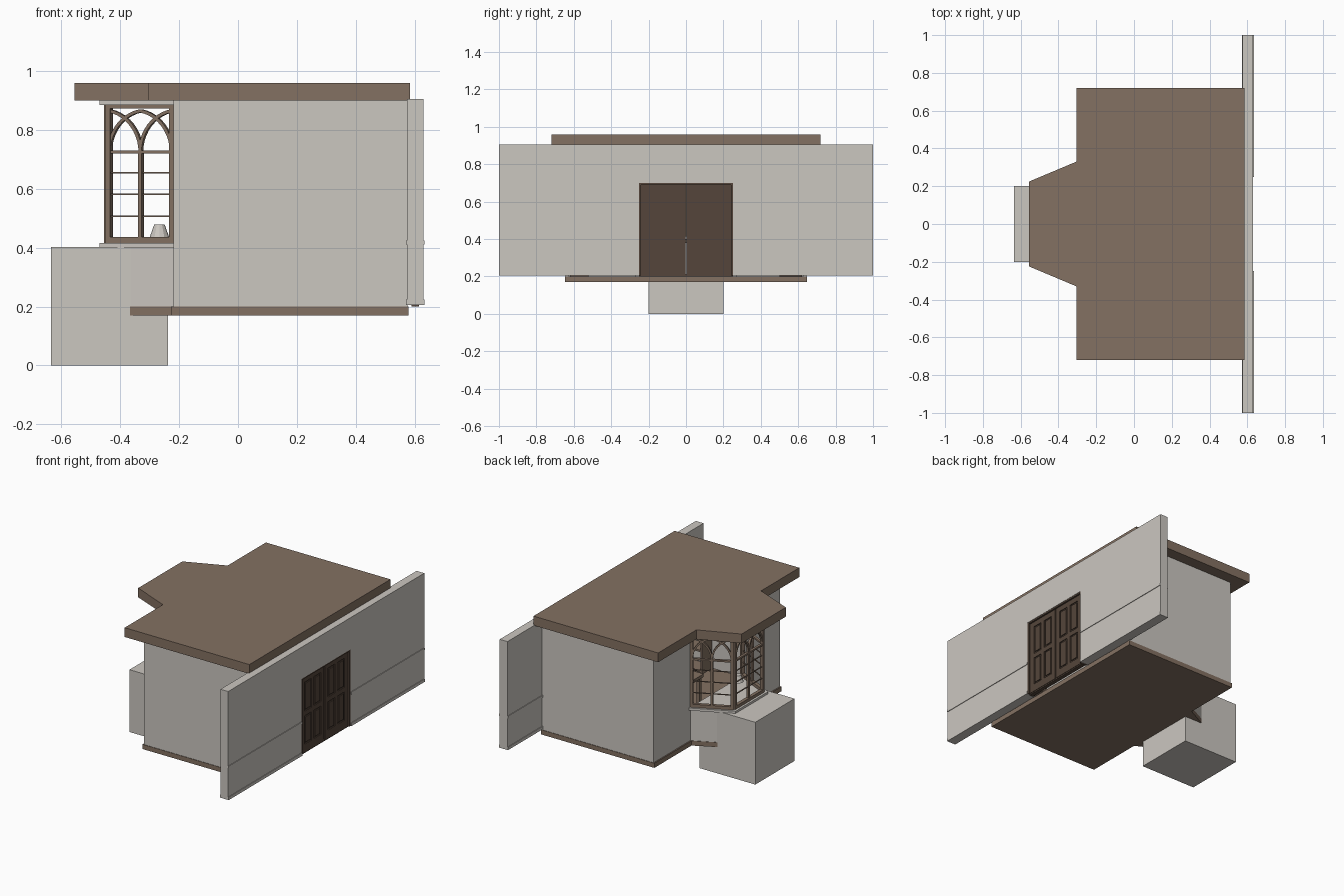
import bpy, bmesh, math
from mathutils import Vector

cube = bpy.data.objects.get("Cube")
if cube:
    bpy.data.objects.remove(cube)


def material(name, rgb):
    m = bpy.data.materials.new(name)
    m.use_nodes = True
    m.diffuse_color = (*rgb, 1)
    m.node_tree.nodes["Principled BSDF"].inputs["Base Color"].default_value = (*rgb, 1)
    return m


PLASTER = material("pale plaster", (0.60, 0.57, 0.53))
WOOD = material("brown wood", (0.23, 0.165, 0.122))
DARK = material("dark door wood", (0.09, 0.06, 0.043))


def finish(bm, name, mat):
    bmesh.ops.recalc_face_normals(bm, faces=bm.faces)
    me = bpy.data.meshes.new(name)
    bm.to_mesh(me)
    bm.free()
    me.materials.append(mat)
    ob = bpy.data.objects.new(name, me)
    bpy.context.collection.objects.link(ob)
    return ob


def add_box(bm, x, y, z):
    verts = bmesh.ops.create_cube(bm, size=1)["verts"]
    for v in verts:
        v.co = Vector([(r[0] + r[1]) / 2 + c * (r[1] - r[0]) for r, c in zip((x, y, z), v.co)])


def boxes(name, mat, *ranges):
    bm = bmesh.new()
    for r in ranges:
        add_box(bm, *r)
    return finish(bm, name, mat)


def prism(name, mat, outline, z0, z1):
    bm = bmesh.new()
    face = bm.faces.new([bm.verts.new((x, y, z0)) for x, y in outline])
    top = bmesh.ops.extrude_face_region(bm, geom=[face])["geom"]
    bmesh.ops.translate(bm, vec=(0, 0, z1 - z0), verts=[g for g in top if isinstance(g, bmesh.types.BMVert)])
    return finish(bm, name, mat)


def mirrored(half):
    return half + [(x, -y) for x, y in reversed(half)]


# Roof and floor slabs with the bay projecting at the side
roof = [(0.585, 0.72), (-0.305, 0.72), (-0.305, 0.33), (-0.555, 0.225)]
prism("roof", WOOD, mirrored(roof), 0.9, 0.96)
bay = [(-0.22, 0.27), (-0.455, 0.155)]
prism("floor", WOOD, mirrored([(0.58, 0.648), (-0.228, 0.648), (-0.228, 0.27), bay[1]]), 0.17, 0.2)

# Room walls, open at the bay and behind the entrance wall
for side, name in ((1, "left_wall"), (-1, "right_wall")):
    wall = [(0.576, 0.645), (-0.22, 0.645), (-0.22, 0.27), (-0.2, 0.27), (-0.2, 0.625), (0.576, 0.625)]
    prism(name, PLASTER, [(x, y * side) for x, y in wall], 0.2, 0.9)

# Bay base, window seat, head plate, and the block below
prism("bay_base", PLASTER, mirrored(bay), 0.2, 0.4)
ledge = [(-0.22, 0.285), (-0.47, 0.166)]
prism("bay_sill", PLASTER, mirrored(ledge), 0.4, 0.416)
prism("bay_head", PLASTER, mirrored(ledge), 0.884, 0.9)
boxes("support_block", PLASTER, ((-0.635, -0.237), (-0.2, 0.2), (0, 0.402)))


# Bay windows: flat strips of wood laid along paths in each window plane
def add_strip(bm, path, width, depth, start, along):
    out = Vector((along.y, -along.x, 0))
    rows = []
    for i, (s, z) in enumerate(path):
        a, b = path[max(i - 1, 0)], path[min(i + 1, len(path) - 1)]
        n = Vector((a[1] - b[1], b[0] - a[0])).normalized() * width / 2
        row = []
        for k, d in ((1, 1), (-1, 1), (-1, -1), (1, -1)):
            p = start + along * (s + n.x * k) + out * (d * depth / 2)
            row.append(bm.verts.new((p.x, p.y, z + n.y * k)))
        rows.append(row)
    for a, b in zip(rows, rows[1:]):
        for j in range(4):
            bm.faces.new((a[j], a[j - 1], b[j - 1], b[j]))
    bm.faces.new(rows[0])
    bm.faces.new(rows[-1])


def window(name, p, q):
    p, q = Vector((*p, 0)), Vector((*q, 0))
    w, along = (q - p).length, (q - p).normalized()
    mid, spring, head = w / 2, 0.725, 0.875
    bm = bmesh.new()

    def bar(path, width, depth):
        add_strip(bm, path, width, depth, p, along)

    for s in (0.008, w - 0.008):
        bar([(s, 0.416), (s, 0.884)], 0.018, 0.022)
    bar([(0, 0.426), (w, 0.426)], 0.02, 0.022)
    bar([(0, 0.879), (w, 0.879)], 0.012, 0.022)
    bar([(mid, 0.43), (mid, spring)], 0.014, 0.016)
    bar([(0, spring), (w, spring)], 0.011, 0.016)
    for z in (0.507, 0.582, 0.655):
        bar([(0, z), (w, z)], 0.005, 0.006)
    # Interlaced pointed arches
    rise, run = head - 0.01 - spring, mid - 0.01
    radius = (run ** 2 + rise ** 2) / (2 * run)
    sweep = math.atan2(rise, radius - run)
    for s0, d in ((0.01, 1), (w - 0.01, -1), (mid, 1), (mid, -1)):
        arc = [sweep * i / 10 for i in range(11)]
        bar([(s0 + d * radius * (1 - math.cos(t)), spring + radius * math.sin(t)) for t in arc], 0.011, 0.014)
    finish(bm, name, WOOD)


(ax, ay), (bx, by) = (-0.215, 0.262), (-0.445, 0.15)
window("left_bay_window", (ax, ay), (bx, by))
window("middle_bay_window", (bx, by), (bx, -by))
window("right_bay_window", (bx, -by), (ax, -ay))

# Entrance wall around the doorway, with rail and skirting on both faces
thick = (0.575, 0.63)
boxes("entrance_wall", PLASTER,
      (thick, (-1, -0.25), (0.205, 0.905)), (thick, (0.25, 1), (0.205, 0.905)),
      (thick, (-0.25, 0.25), (0.7, 0.905)))
trim = (0.571, 0.634)
for name, z in (("chair_rail", (0.41, 0.424)), ("skirting", (0.205, 0.224))):
    boxes(name, PLASTER, (trim, (-1, -0.25), z), (trim, (0.25, 1), z))

# Door frame and threshold
frame = (0.58, 0.628)
boxes("door_frame", DARK, (frame, (-0.25, -0.24), (0.205, 0.7)),
      (frame, (0.24, 0.25), (0.205, 0.7)), (frame, (-0.25, 0.25), (0.69, 0.7)),
      ((0.59, 0.615), (-0.25, 0.25), (0.2, 0.212)))

# Pair of panelled doors
for side, name in ((1, "left_door"), (-1, "right_door")):
    def span(a, b):
        return tuple(sorted((a * side, b * side)))
    parts = [((0.597, 0.612), span(0.004, 0.24), (0.208, 0.69))]
    for x in ((0.612, 0.618), (0.591, 0.597)):
        # Stiles and rails
        parts += [(x, span(a, b), (0.208, 0.69)) for a, b in ((0.004, 0.037), (0.107, 0.135), (0.205, 0.24))]
        for a, b in ((0.037, 0.107), (0.135, 0.205)):
            parts += [(x, span(a, b), z) for z in ((0.208, 0.257), (0.44, 0.47), (0.657, 0.69))]
            # Raised fields
            parts += [(x, span(a + 0.01, b - 0.01), z) for z in ((0.267, 0.43), (0.48, 0.647))]
    boxes(name, DARK, *parts)

# Small lampshade on the window seat
bm = bmesh.new()
bmesh.ops.create_cone(bm, cap_ends=True, segments=12, radius1=0.033, radius2=0.018, depth=0.042)
bmesh.ops.translate(bm, vec=(-0.267, -0.15, 0.457), verts=bm.verts)
finish(bm, "lampshade", PLASTER)

# Simple furniture inside the room
boxes("table", WOOD, ((0.0, 0.2), (-0.18, 0.18), (0.38, 0.4)),
      *[((x, x + 0.02), (y, y + 0.02), (0.2, 0.38)) for x in (0.01, 0.17) for y in (-0.17, 0.15)])
boxes("bookcase", WOOD, ((0.25, 0.262), (-0.62, -0.52), (0.2, 0.75)), ((0.5, 0.512), (-0.62, -0.52), (0.2, 0.75)),
      *[((0.25, 0.512), (-0.62, -0.52), (z, z + 0.012)) for z in (0.21, 0.34, 0.47, 0.6, 0.74)])
boxes("drawer_chest", DARK, ((0.1, 0.4), (0.5, 0.62), (0.2, 0.42)),
      *[((0.11, 0.39), (0.49, 0.5), (z, z + 0.055)) for z in (0.215, 0.28, 0.345)])
